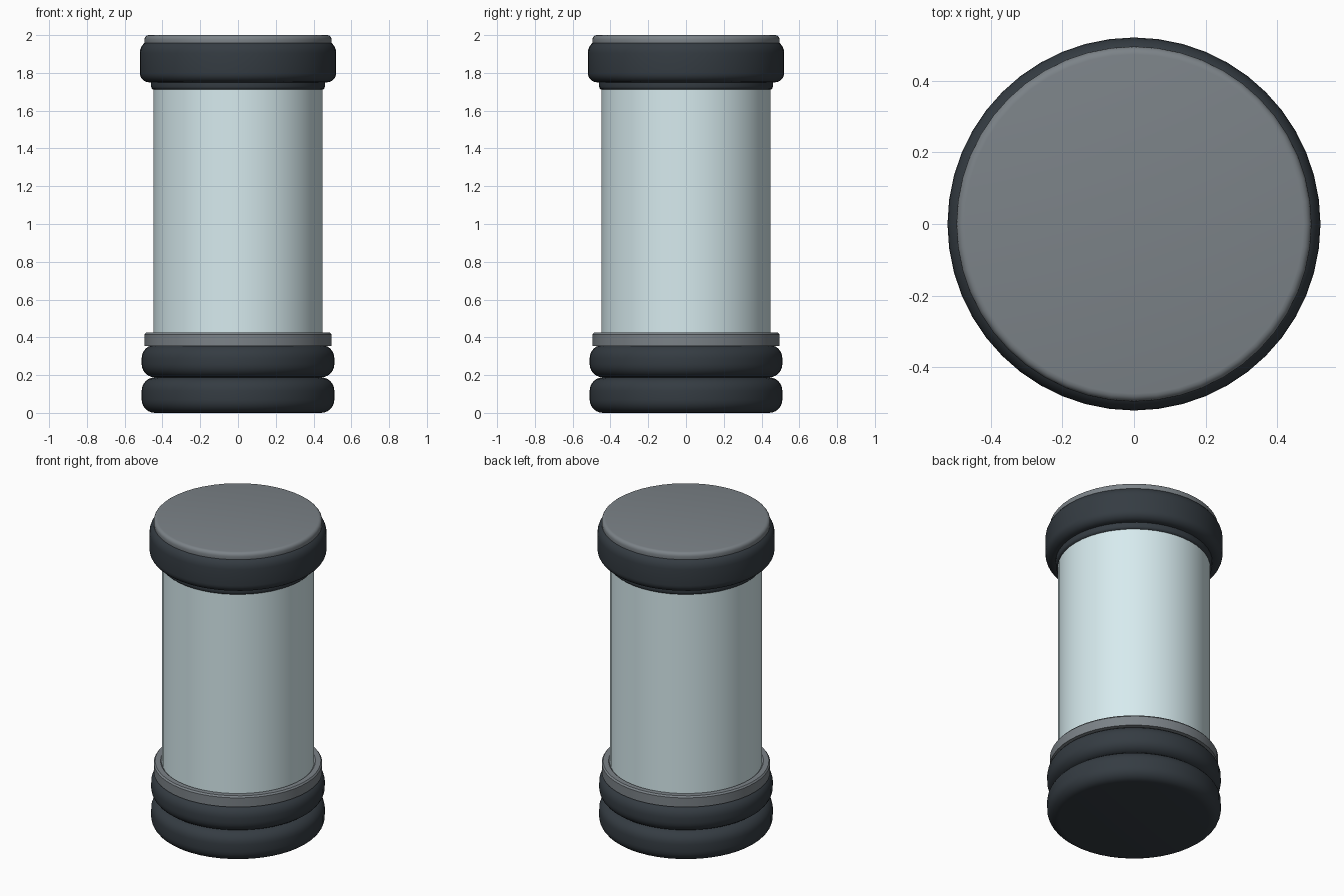
import bpy, bmesh, math

if "Cube" in bpy.data.objects:
    bpy.data.objects.remove(bpy.data.objects["Cube"])

SEG = 48

def material(name, rgb):
    m = bpy.data.materials.new(name)
    m.diffuse_color = (*rgb, 1)
    m.use_nodes = True
    m.node_tree.nodes["Principled BSDF"].inputs["Base Color"].default_value = m.diffuse_color
    return m

RUBBER = material("dark_rubber", (0.035, 0.045, 0.055))
METAL = material("grey_metal", (0.20, 0.225, 0.245))
GLASS = material("pale_glass", (0.68, 0.83, 0.86))

def lathe(name, profile, mat, closed=False):
    """Spin an (r, z) profile round z; r = 0 ends make caps."""
    bm = bmesh.new()
    vs = [bm.verts.new((r, 0, z)) for r, z in profile]
    pairs = list(zip(vs, vs[1:])) + ([(vs[-1], vs[0])] if closed else [])
    es = [bm.edges.new(p) for p in pairs]
    bmesh.ops.spin(bm, geom=vs + es, axis=(0, 0, 1), cent=(0, 0, 0),
                   angle=2 * math.pi, steps=SEG, use_merge=False)
    bmesh.ops.remove_doubles(bm, verts=bm.verts, dist=1e-5)
    bmesh.ops.recalc_face_normals(bm, faces=bm.faces)
    me = bpy.data.meshes.new(name)
    bm.to_mesh(me)
    bm.free()
    me.materials.append(mat)
    ob = bpy.data.objects.new(name, me)
    bpy.context.collection.objects.link(ob)
    bpy.context.view_layer.objects.active = ob
    ob.select_set(True)
    bpy.ops.object.shade_smooth_by_angle(angle=math.radians(35))
    ob.select_set(False)

def rounded(r, z0, z1, b0, b1, n=6):
    """Disc profile with lower and upper edge radii b0 and b1."""
    pts = [(0, z0)]
    for i in range(n + 1):
        a = math.pi / 2 * i / n
        pts.append((r - b0 + b0 * math.sin(a), z0 + b0 - b0 * math.cos(a)))
    for i in range(n + 1):
        a = math.pi / 2 * i / n
        pts.append((r - b1 + b1 * math.cos(a), z1 - b1 + b1 * math.sin(a)))
    return pts + [(0, z1)]

# base: two stacked rubber rings
lathe("base_lower_ring", rounded(0.51, 0.005 - 0.005, 0.188, 0.07, 0.07), RUBBER)
lathe("base_upper_ring", rounded(0.51, 0.188, 0.36, 0.07, 0.07), RUBBER)

# metal collar holding the glass
lathe("collar", [(0.44, 0.355), (0.495, 0.355), (0.495, 0.415), (0.487, 0.425),
                 (0.455, 0.425), (0.44, 0.412)], METAL, closed=True)

# thin-walled glass tube
lathe("glass_tube", [(0.447, 0.36), (0.447, 1.72), (0.435, 1.72), (0.435, 0.36)],
      GLASS, closed=True)

# lid: seal, rubber cap, metal top plate
lathe("lid_seal", rounded(0.46, 1.71, 1.77, 0.018, 0.018, 4), RUBBER)
lathe("lid_cap", rounded(0.52, 1.75, 1.975, 0.05, 0.07), RUBBER)
lathe("lid_plate", rounded(0.495, 1.955, 2.0, 0.005, 0.022, 4), METAL)
